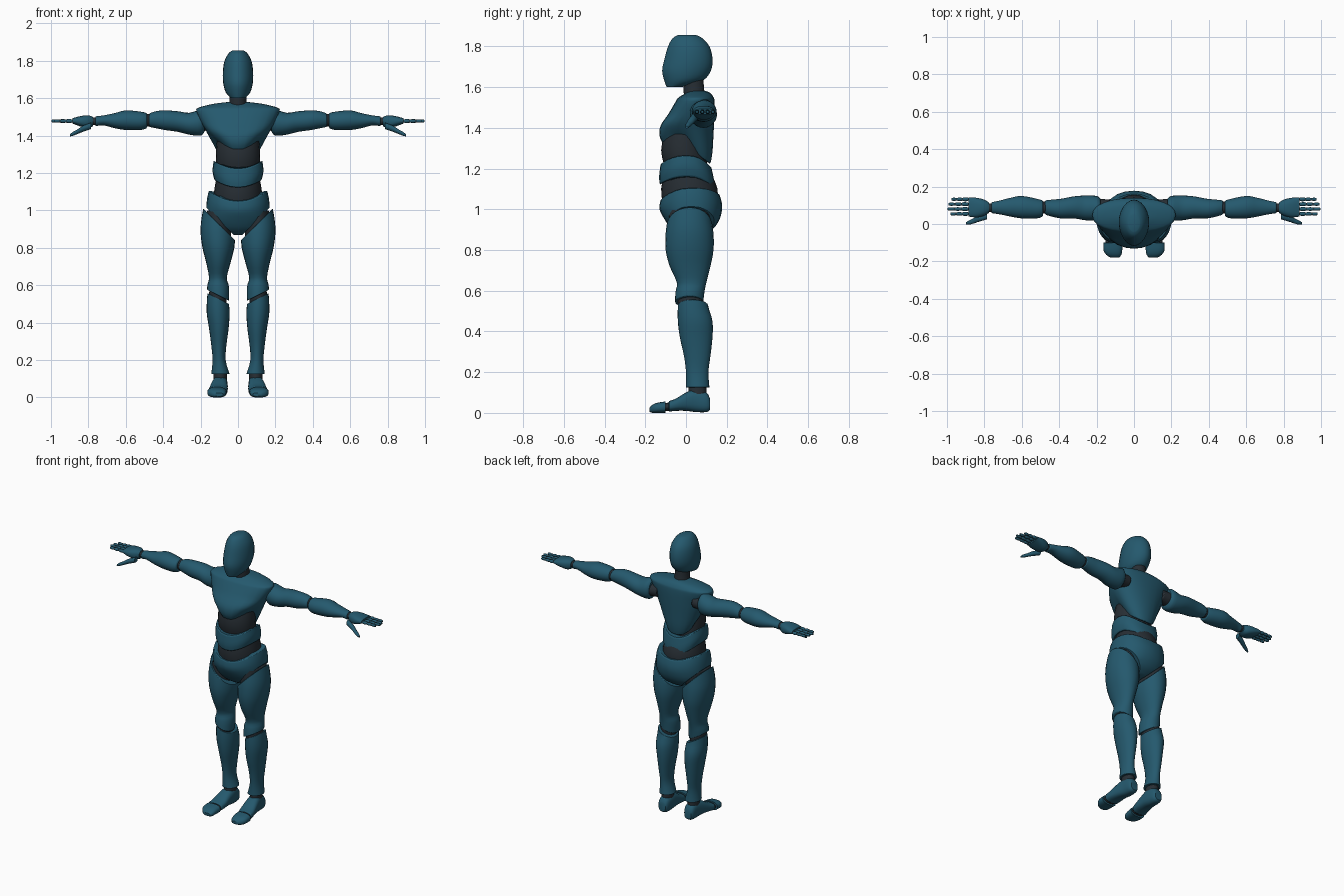
import bpy
import bmesh
from math import cos, sin, pi, copysign
from mathutils import Vector

default_cube = bpy.data.objects.get("Cube")
if default_cube:
    bpy.data.objects.remove(default_cube, do_unlink=True)

RING_SIDES = 24
STEPS = 3
created = []


def make_material(name, colour):
    material = bpy.data.materials.new(name)
    material.use_nodes = True
    material.diffuse_color = (*colour, 1)
    shader = material.node_tree.nodes["Principled BSDF"]
    shader.inputs["Base Color"].default_value = (*colour, 1)
    shader.inputs["Roughness"].default_value = 0.5
    return material


teal = make_material("teal armour", (0.018, 0.1, 0.155))
dark = make_material("dark joint", (0.02, 0.027, 0.034))


def smooth_rows(rows):
    """Interpolate the sections with a Catmull-Rom spline."""
    rows = [Vector(row) for row in rows]
    result = []
    for i in range(len(rows) - 1):
        before, start, end = rows[max(i - 1, 0)], rows[i], rows[i + 1]
        after = rows[min(i + 2, len(rows) - 1)]
        for step in range(STEPS):
            t = step / STEPS
            result.append(start + t / 2 * (
                (end - before)
                + t * (2 * before - 5 * start + 4 * end - after)
                + t * t * (3 * (start - end) + after - before)))
    return result + [rows[-1]]


def loft(name, axis, rows, material, side=1, power=2.0, warp=None, cuts=(), bevel=0.005):
    """Skin rounded sections; each row is position, then the extents on both other axes."""
    bm = bmesh.new()
    rings = []
    for position, low_u, high_u, low_v, high_v in smooth_rows(rows):
        ring = []
        for k in range(RING_SIDES):
            angle = 2 * pi * k / RING_SIDES
            c, s = cos(angle), sin(angle)
            c = copysign(abs(c) ** (2 / power), c)
            s = copysign(abs(s) ** (2 / power), s)
            u = (low_u + high_u) / 2 + c * (high_u - low_u) / 2
            v = (low_v + high_v) / 2 + s * (high_v - low_v) / 2
            point = {"x": (position, u, v), "y": (u, position, v), "z": (u, v, position)}[axis]
            point = Vector(point)
            if warp:
                point.z += warp(point)
            ring.append(bm.verts.new(point))
        rings.append(ring)
    for lower, upper in zip(rings, rings[1:]):
        for k in range(RING_SIDES):
            n = (k + 1) % RING_SIDES
            bm.faces.new((lower[k], lower[n], upper[n], upper[k]))
    bm.faces.new(rings[0])
    bm.faces.new(rings[-1])
    for point, normal in cuts:
        geometry = bm.verts[:] + bm.edges[:] + bm.faces[:]
        bmesh.ops.bisect_plane(bm, geom=geometry, plane_co=point, plane_no=normal, clear_outer=True)
        bmesh.ops.holes_fill(bm, edges=[e for e in bm.edges if e.is_boundary], sides=0)
    for vert in bm.verts:
        vert.co.x *= side
    bmesh.ops.recalc_face_normals(bm, faces=bm.faces[:])
    mesh = bpy.data.meshes.new(name)
    bm.to_mesh(mesh)
    bm.free()
    mesh.materials.append(material)
    obj = bpy.data.objects.new(name, mesh)
    bpy.context.collection.objects.link(obj)
    if bevel:
        modifier = obj.modifiers.new("soft rim", "BEVEL")
        modifier.width = bevel
        modifier.segments = 2
        modifier.limit_method = "ANGLE"
        modifier.angle_limit = pi / 3
    created.append(obj)
    return obj


def body(name, rows, material, **options):
    """Loft a part on the centre line from rows of height, half width, front, back."""
    full = [(z, -half, half, front, back) for z, half, front, back in rows]
    return loft(name, "z", full, material, **options)


def fade(value, low, high):
    return min(max((value - low) / (high - low), 0), 1)


# Plate rims: raised at the flanks, lowered behind
def chest_rim(p):
    flank = 0.03 * fade(abs(p.x), 0.03, 0.1) * fade(0.06, p.y, p.y + 0.06)
    return (flank - 0.1 * fade(p.y, -0.01, 0.11)) * fade(-p.z, -1.47, -1.33)


def belly_rim(p):
    return 0.05 * (p.x / 0.135) ** 2 - 0.02 * fade(p.y, 0.06, 0.14)


def pelvis_rim(p):
    lift = 0.065 * (p.x / 0.16) ** 2 + 0.025 * fade(p.y, 0.05, 0.16)
    return lift * fade(p.z, 0.95, 1.04)


# Head, neck and trunk
body("head", [(1.855, .03, -.04, .05), (1.84, .05, -.065, .08), (1.8, .072, -.088, .115),
              (1.74, .081, -.105, .13), (1.68, .079, -.117, .122), (1.63, .065, -.106, .08),
              (1.6, .036, -.095, -.02)], teal, power=1.9)
body("neck", [(1.5, .06, 0, .11), (1.58, .046, -.012, .09), (1.67, .045, -.012, .085)], dark)
body("chest", [(1.58, .05, .02, .1), (1.57, .13, 0, .12), (1.55, .21, -.035, .135),
               (1.53, .222, -.05, .14), (1.47, .195, -.085, .14), (1.41, .16, -.125, .135),
               (1.36, .125, -.13, .13), (1.325, .095, -.115, .12)],
     teal, power=2.2, warp=chest_rim)
body("abdomen", [(1.4, .11, -.1, .09), (1.29, .118, -.122, .095), (1.19, .11, -.1, .11)], dark)
body("belly_plate", [(1.22, .13, -.125, .125), (1.16, .136, -.132, .138),
                     (1.12, .126, -.128, .14)], teal, power=2.2, warp=belly_rim)
body("waist", [(1.2, .11, -.1, .11), (1.1, .128, -.122, .155), (1, .13, -.11, .15)], dark)
body("pelvis", [(1.045, .155, -.125, .165), (1, .168, -.13, .178), (.95, .165, -.105, .165),
                (.9, .13, -.07, .13), (.87, .06, -.03, .08)], teal, power=2.2, warp=pelvis_rim,
     cuts=[((.165, 0, 1.01), (1, 0, -1)), ((-.165, 0, 1.01), (-1, 0, -1))])

knee_slope = Vector((.5, 0, -1))

for label, side in (("left", 1), ("right", -1)):
    def part(name, axis, rows, material=teal, **options):
        return loft(label + "_" + name, axis, rows, material, side=side, **options)

    # Leg
    part("hip_joint", "z", [(1, .05, .165, -.08, .12), (.92, .035, .175, -.085, .115),
                            (.84, .04, .16, -.07, .1)], dark)
    part("thigh", "z", [(1.04, .04, .18, -.07, .11), (.95, .02, .196, -.09, .125),
                        (.88, .015, .2, -.1, .135), (.8, .02, .19, -.1, .135),
                        (.72, .04, .17, -.08, .12), (.64, .06, .155, -.045, .1),
                        (.59, .048, .165, -.052, .09), (.5, .05, .16, -.055, .08)],
         cuts=[((.17, 0, .995), (-1, 0, 1)), ((.165, 0, .575), knee_slope)])
    part("knee_joint", "z", [(.6, .065, .15, -.035, .08), (.54, .06, .155, -.04, .085),
                             (.47, .065, .15, -.03, .08)], dark)
    part("shin", "z", [(.59, .055, .16, -.035, .1), (.52, .05, .166, -.04, .11),
                       (.45, .045, .167, -.04, .13), (.37, .05, .155, -.03, .13),
                       (.28, .062, .143, -.01, .12), (.2, .066, .136, 0, .11),
                       (.125, .045, .143, 0, .115)],
         cuts=[((.165, 0, .558), -knee_slope)])
    part("ankle_joint", "z", [(.15, .06, .13, .015, .1), (.08, .06, .13, .01, .1)], dark)

    # Foot
    part("foot", "y", [(.118, .07, .12, .015, .07), (.1, .06, .13, .004, .1),
                       (.05, .055, .135, .004, .117), (0, .055, .145, .01, .1),
                       (-.05, .055, .155, .01, .07), (-.085, .06, .16, .006, .058)], power=2.6)
    part("toe_joint", "y", [(-.05, .065, .15, .012, .055), (-.13, .068, .155, .008, .045)], dark)
    part("toes", "y", [(-.1, .06, .164, 0, .056), (-.14, .063, .163, 0, .05),
                       (-.165, .068, .148, 0, .04), (-.18, .08, .125, .006, .025)], power=2.6)

    # Arm
    part("shoulder_joint", "x", [(.13, .04, .13, 1.43, 1.51), (.24, .03, .14, 1.42, 1.51)], dark)
    part("upper_arm", "x", [(.18, .035, .135, 1.42, 1.53), (.2, .02, .15, 1.4, 1.54),
                            (.26, .02, .152, 1.405, 1.522), (.32, .03, .148, 1.42, 1.53),
                            (.39, .03, .135, 1.43, 1.535), (.44, .04, .13, 1.44, 1.53),
                            (.475, .05, .126, 1.447, 1.518)])
    part("elbow_joint", "x", [(.45, .055, .12, 1.45, 1.515), (.51, .055, .12, 1.45, 1.515)], dark)
    part("forearm", "x", [(.487, .04, .125, 1.44, 1.52), (.52, .03, .135, 1.43, 1.528),
                          (.6, .03, .15, 1.43, 1.535), (.66, .04, .14, 1.44, 1.52),
                          (.72, .052, .125, 1.455, 1.508), (.762, .058, .116, 1.45, 1.503)])
    part("wrist_joint", "x", [(.74, .065, .11, 1.457, 1.497), (.8, .065, .11, 1.457, 1.497)], dark)

    # Hand
    part("palm", "x", [(.775, .06, .115, 1.45, 1.5), (.8, .045, .13, 1.44, 1.508),
                       (.84, .035, .14, 1.448, 1.505), (.885, .04, .143, 1.465, 1.493)], power=2.5)
    part("thumb", "x", [(.785, .025, .06, 1.435, 1.47), (.83, .012, .045, 1.42, 1.452),
                        (.86, .002, .03, 1.408, 1.432), (.88, -.003, .02, 1.4, 1.422),
                        (.897, -.002, .01, 1.396, 1.408)], bevel=0)
    for i, (finger, tip) in enumerate([("index", .985), ("middle", 1), ("ring", .995), ("little", .98)]):
        y, z, radius, base = .054 + .026 * i, 1.478, .011, .888

        def section(x, r):
            return (x, y - r, y + r, z - r, z + r)
        core = radius * .65
        part(finger + "_finger_joints", "x", [section(base - .01, core), section(tip - .01, core)],
             dark, bevel=0)
        length = (tip - base) / 3
        for j, bone in enumerate(("base", "middle", "tip")):
            start, size = base + j * length, radius * (1 - .1 * j)
            part(finger + "_finger_" + bone, "x",
                 [section(start, size * .8), section(start + length / 2, size),
                  section(start + length - .003, size * .7)], bevel=0)

# Smooth shading with crisp rims
bpy.ops.object.select_all(action="DESELECT")
for obj in created:
    obj.select_set(True)
bpy.context.view_layer.objects.active = created[0]
bpy.ops.object.shade_smooth_by_angle(angle=pi / 5)
